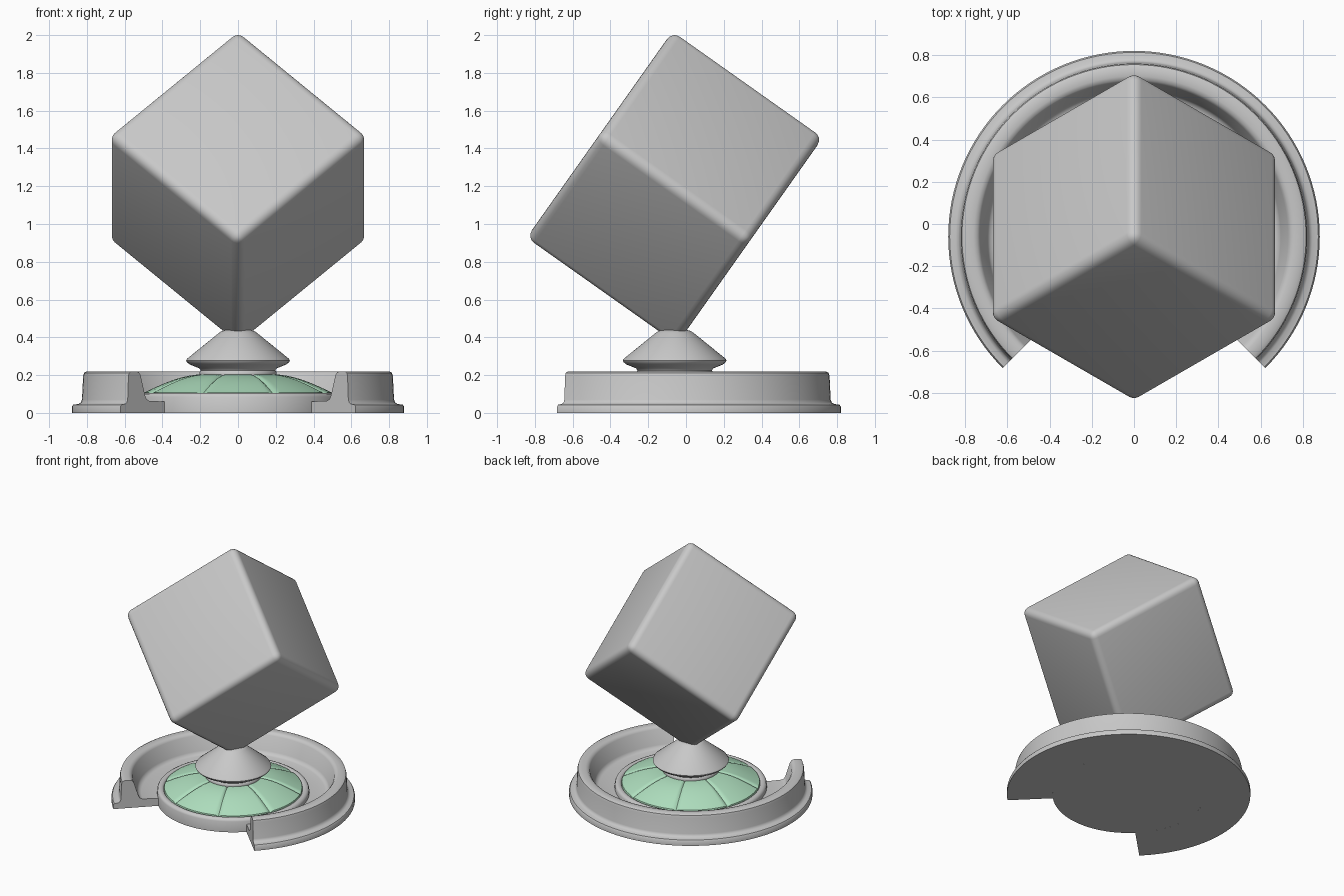
import bpy, bmesh, math
from mathutils import Matrix, Vector

CENTRE_Y = -0.06

default = bpy.data.objects.get("Cube")
if default:
    bpy.data.objects.remove(default, do_unlink=True)


def material(name, rgb):
    m = bpy.data.materials.new(name)
    m.use_nodes = True
    m.diffuse_color = (*rgb, 1)
    m.node_tree.nodes["Principled BSDF"].inputs["Base Color"].default_value = (*rgb, 1)
    return m


grey = material("light grey", (0.58, 0.58, 0.58))
green = material("pale green", (0.43, 0.74, 0.52))


def finish(bm, name, mat, angle=40):
    bmesh.ops.remove_doubles(bm, verts=bm.verts[:], dist=0.0001)
    bmesh.ops.recalc_face_normals(bm, faces=bm.faces[:])
    mesh = bpy.data.meshes.new(name)
    bm.to_mesh(mesh)
    bm.free()
    mesh.materials.append(mat)
    ob = bpy.data.objects.new(name, mesh)
    bpy.context.collection.objects.link(ob)
    ob.location.y = CENTRE_Y
    bpy.ops.object.select_all(action="DESELECT")
    ob.select_set(True)
    bpy.context.view_layer.objects.active = ob
    bpy.ops.object.shade_smooth_by_angle(angle=math.radians(angle))
    return ob


def lathe(profile, steps=96, start=0, sweep=360, closed=False):
    """Turn an (r, z) profile round the z axis; part sweeps get end caps."""
    bm = bmesh.new()
    full = sweep == 360
    rows = []
    for i in range(steps if full else steps + 1):
        a = math.radians(start + sweep * i / steps)
        rows.append([bm.verts.new((r * math.cos(a), r * math.sin(a), z)) for r, z in profile])
    pairs = list(zip(rows, rows[1:])) + ([(rows[-1], rows[0])] if full else [])
    n = len(profile)
    for p, q in pairs:
        for j in range(n if closed else n - 1):
            k = (j + 1) % n
            bm.faces.new((p[j], q[j], q[k], p[k]))
    if not full:
        bm.faces.new(rows[0])
        bm.faces.new(rows[-1])
    return bm


# Open outer wall with a stepped foot, three quarters of a turn
wall = [(0.55, 0), (0.88, 0), (0.88, 0.032), (0.873, 0.043), (0.845, 0.047),
        (0.832, 0.055), (0.826, 0.07), (0.82, 0.195), (0.815, 0.212), (0.80, 0.22),
        (0.76, 0.22), (0.742, 0.215), (0.73, 0.20), (0.695, 0.09),
        (0.685, 0.072), (0.665, 0.064), (0.55, 0.06)]
finish(lathe(wall, 96, -45, 270, closed=True), "outer_wall", grey)

# Round central base with a raised rim
base = [(0, 0), (0.55, 0), (0.55, 0.085), (0.543, 0.099), (0.53, 0.105),
        (0.515, 0.105), (0.506, 0.10), (0.50, 0.09), (0, 0.09)]
finish(lathe(base), "central_base", grey)

# Domed panel, eight petals separated by fine grooves
dome = [(0.502, 0.09), (0.498, 0.107)]
for i in range(1, 9):
    t = i / 8
    dome.append((0.498 - 0.318 * t, 0.107 + 0.097 * math.sin(t * math.pi / 2)))
bm = lathe(dome, 192)
for v in bm.verts:
    a = (math.degrees(math.atan2(v.co.y, v.co.x)) - 22.5) % 45
    seam = min(a, 45 - a)
    if seam < 0.5:
        v.co.z -= 0.012
    elif seam < 2.5:
        v.co.z -= 0.003
finish(bm, "petal_dome", green)

# Neck and cone that carry the cube
cone = [(0.19, 0.17), (0.205, 0.20), (0.205, 0.215), (0.197, 0.225), (0.205, 0.236),
        (0.255, 0.256), (0.27, 0.268), (0.275, 0.277), (0.268, 0.288),
        (0.10, 0.424), (0.085, 0.434), (0.068, 0.438), (0, 0.438)]
finish(lathe(cone), "support_cone", grey)

# Rounded cube balanced on one corner
bm = bmesh.new()
bmesh.ops.create_cube(bm, size=0.975)
bmesh.ops.bevel(bm, geom=bm.edges[:], offset=0.05, segments=5, profile=0.5, affect="EDGES")
axes = [Vector((math.sqrt(2 / 3) * math.cos(math.radians(a)),
                math.sqrt(2 / 3) * math.sin(math.radians(a)),
                math.sqrt(1 / 3))) for a in (-90, 30, 150)]
turn = Matrix(axes).transposed()
for v in bm.verts:
    v.co = turn @ v.co + Vector((0, 0, 1.192))
finish(bm, "balanced_cube", grey)
